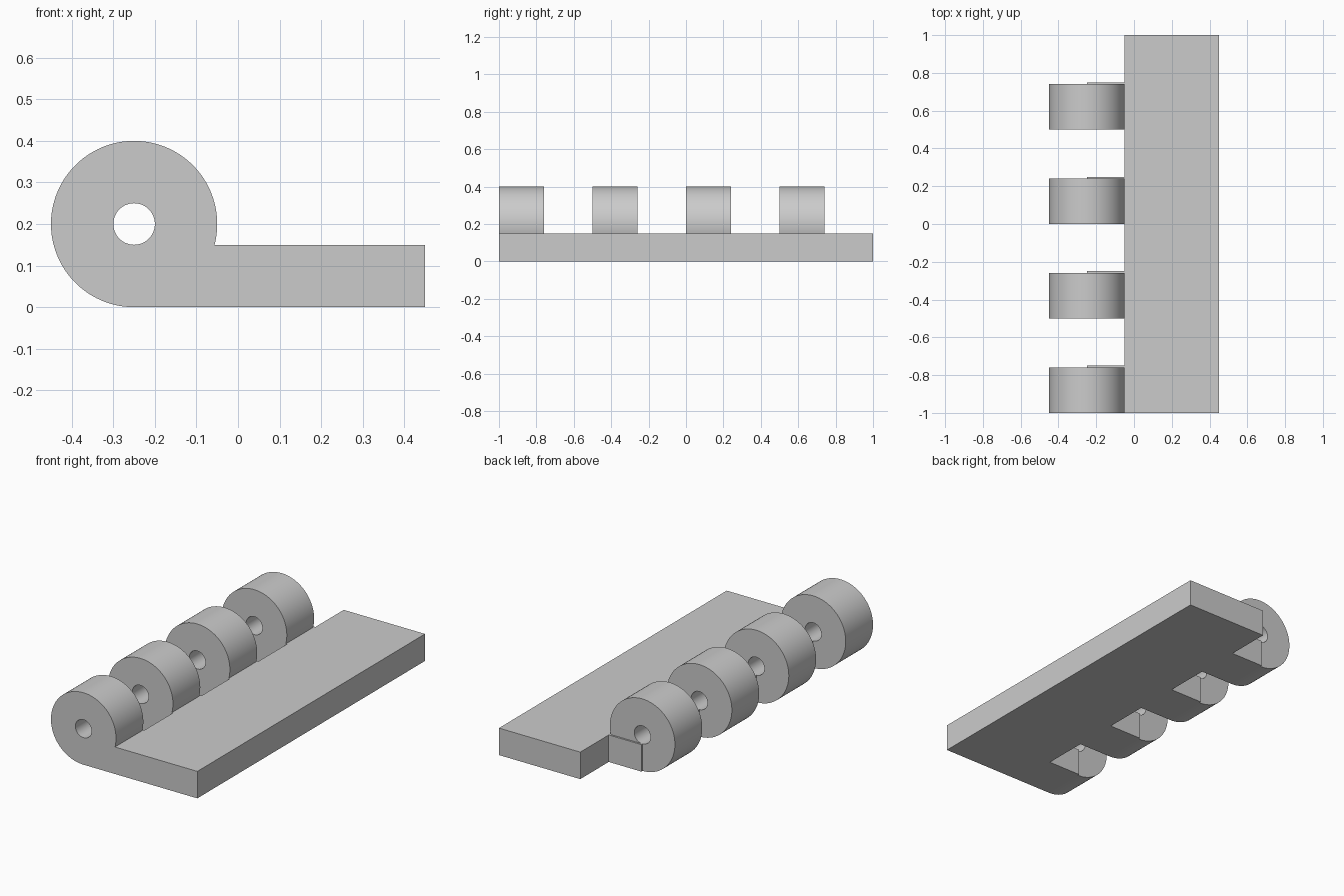
import bpy
import bmesh
from math import sin, cos, asin, pi, radians
from mathutils import Vector

cube = bpy.data.objects.get("Cube")
if cube:
    bpy.data.objects.remove(cube)

# Main dimensions
AXIS_X, AXIS_Z = -0.25, 0.2
OUTER_R, HOLE_R = 0.2, 0.05
LEAF_X0, LEAF_X1 = -0.05, 0.45
THICK = 0.15
KNUCKLE_W, TAB_W, PITCH = 0.24, 0.25, 0.5

grey = bpy.data.materials.new("plain grey")
grey.use_nodes = True
COLOUR = (0.6, 0.6, 0.6, 1)
grey.diffuse_color = COLOUR
grey.node_tree.nodes["Principled BSDF"].inputs["Base Color"].default_value = COLOUR


def arc(radius, start, end, steps):
    """Points (x, z) around the pin axis, both ends included."""
    angles = [start + (end - start) * i / steps for i in range(steps + 1)]
    return [(AXIS_X + radius * cos(a), AXIS_Z + radius * sin(a)) for a in angles]


def extrude_profile(name, loops, y0, y1):
    """Fill closed x-z loops (later loops are holes) and extrude along y."""
    bm = bmesh.new()
    edges = []
    for loop in loops:
        verts = [bm.verts.new((x, y0, z)) for x, z in loop]
        edges += [bm.edges.new((v, verts[i - 1])) for i, v in enumerate(verts)]
    bmesh.ops.triangle_fill(bm, edges=edges, use_beauty=True, normal=(0, -1, 0))
    moved = bmesh.ops.extrude_face_region(bm, geom=bm.faces[:], use_keep_orig=True)["geom"]
    bmesh.ops.translate(bm, vec=Vector((0, y1 - y0, 0)),
                        verts=[g for g in moved if isinstance(g, bmesh.types.BMVert)])
    bmesh.ops.recalc_face_normals(bm, faces=bm.faces[:])
    mesh = bpy.data.meshes.new(name)
    bm.to_mesh(mesh)
    bm.free()
    mesh.materials.append(grey)
    mesh.shade_smooth()
    mesh.set_sharp_from_angle(angle=radians(30))
    obj = bpy.data.objects.new(name, mesh)
    bpy.context.collection.objects.link(obj)
    return obj


def rectangle(x0, x1, z0, z1):
    return [(x0, z0), (x1, z0), (x1, z1), (x0, z1)]


# Flat leaf
extrude_profile("leaf", [rectangle(LEAF_X0, LEAF_X1, 0, THICK)], -1, 1)

# Knuckle outline: barrel running tangentially into a foot, with a pin hole
meet = asin((THICK - AXIS_Z) / OUTER_R)
outline = arc(OUTER_R, meet, 1.5 * pi, 96) + [(LEAF_X0, 0), (LEAF_X0, THICK)]
pin_hole = arc(HOLE_R, 0, 2 * pi, 48)[:-1]

# Four knuckles, each with a foot tab slightly wider than the barrel
for i in range(4):
    y = -1 + i * PITCH
    extrude_profile(f"knuckle_{i + 1}", [outline, pin_hole], y, y + KNUCKLE_W)
    extrude_profile(f"foot_tab_{i + 1}", [rectangle(AXIS_X, LEAF_X0, 0, THICK)],
                    y + KNUCKLE_W, y + TAB_W)
